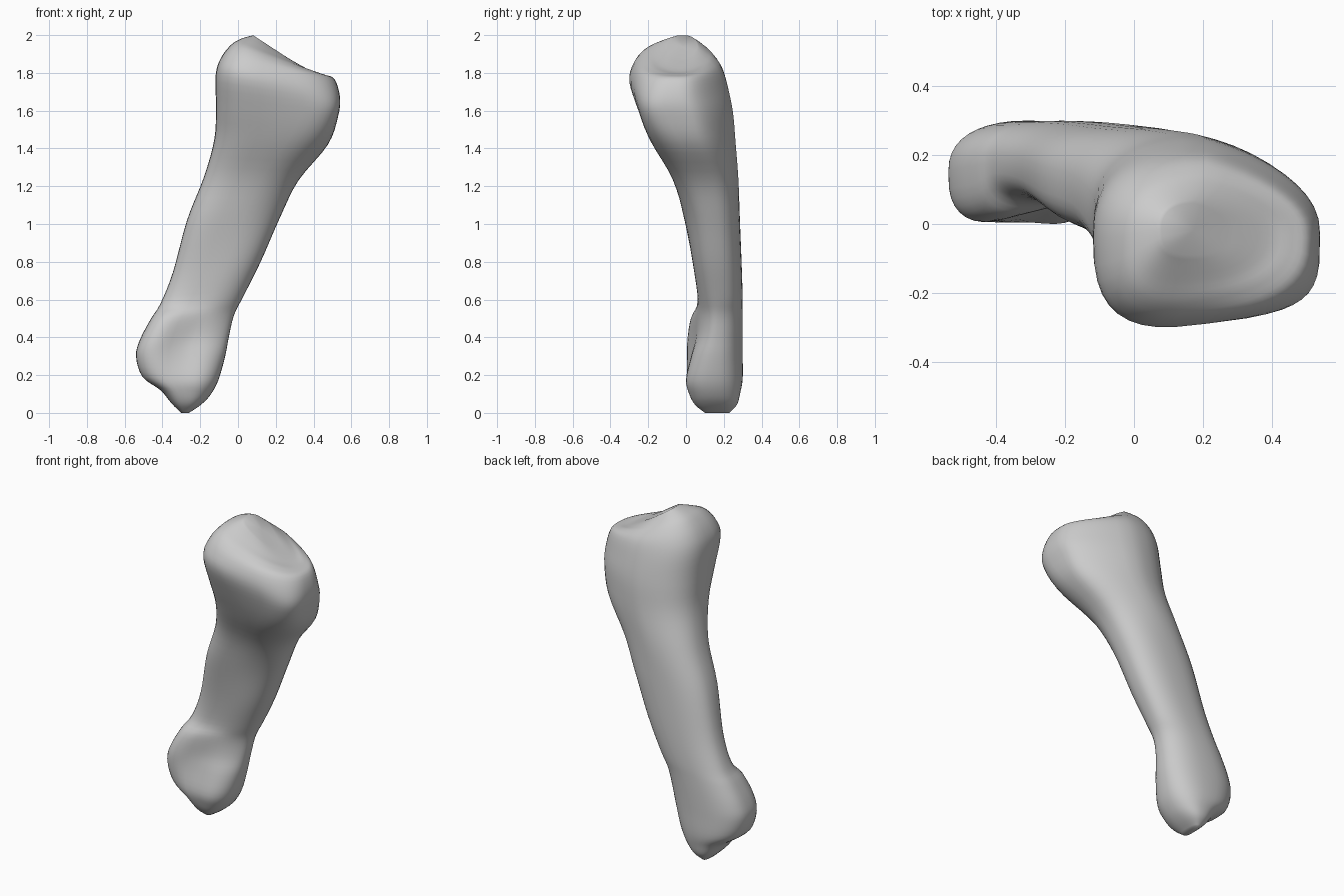
import bpy, bmesh
from math import cos, sin, pi, exp, copysign

if "Cube" in bpy.data.objects:
    bpy.data.objects.remove(bpy.data.objects["Cube"])

# Tilted cross-sections from bottom to top:
# left x, left z, right x, right z, front y, back y, front skew
STATIONS = [
    (-.30, 0.0, -.26, 0.0, .10, .23, 0),
    (-.35, .048, -.20, .04, .045, .27, 0),
    (-.41, .12, -.15, .09, .01, .287, 0),
    (-.505, .19, -.105, .17, -.01, .30, .01),
    (-.54, .30, -.068, .30, .0, .30, -.02),
    (-.518, .39, -.047, .41, .02, .30, -.05),
    (-.46, .50, -.02, .52, .04, .30, -.045),
    (-.41, .58, .03, .62, .06, .30, .0),
    (-.344, .746, .12, .80, .04, .295, .015),
    (-.27, 1.02, .225, 1.04, -.01, .285, .0),
    (-.18, 1.25, .32, 1.23, -.07, .277, .015),
    (-.125, 1.45, .476, 1.42, -.18, .262, .02),
    (-.117, 1.62, .53, 1.57, -.25, .248, -.005),
    (-.118, 1.79, .54, 1.67, -.29, .22, -.04),
    (-.09, 1.88, .512, 1.765, -.27, .19, -.04),
    (-.035, 1.95, .46, 1.79, -.22, .15, -.04),
    (.02, 1.982, .39, 1.81, -.16, .11, -.02),
    (.08, 1.999, .27, 1.875, -.09, .06, 0),
]
SEG, SUB, POWER = 40, 4, 2.4


def spline(a, b, c, d, t):
    """Catmull-Rom blend of four stations."""
    return [.5 * (2 * q + (r - p) * t + (2 * p - 5 * q + 4 * r - s) * t * t
                  + (3 * q - p - 3 * r + s) * t ** 3)
            for p, q, r, s in zip(a, b, c, d)]


def ring(st):
    """Rounded section; hollow between lower knuckles, uneven upper head."""
    xl, zl, xr, zr, yf, yb, skew = st
    zm = (zl + zr) / 2
    head = min(max((zm - 1.05) / .45, 0), 1)
    corner = 1.8 * exp(-((zm - 1.63) / .16) ** 2)
    pts = []
    for i in range(SEG):
        a = 2 * pi * i / SEG
        c, s = cos(a), sin(a)
        power = POWER
        if s < 0:
            power += corner if c > 0 else .5
        u = copysign(abs(c) ** (2 / power), c)
        v = copysign(abs(s) ** (2 / power), s)
        x = (xl + xr) / 2 + (xr - xl) / 2 * u
        z = zm + (zr - zl) / 2 * u
        y = (yf + yb) / 2 + (yb - yf) / 2 * v
        hollow = .03 * exp(-((zm - .32) / .17) ** 2) * exp(-(u / .45) ** 2)
        y += max(0, -v) * (hollow - skew * u)
        y -= max(0, v) * .18 * (yb - yf) * head * max(u, 0)
        pts.append((x, y, z))
    return pts


# Smoothly interpolated sections
sections = []
n = len(STATIONS)
for i in range(n - 1):
    four = [STATIONS[min(max(i + k, 0), n - 1)] for k in (-1, 0, 1, 2)]
    sections += [spline(*four, t / SUB) for t in range(SUB)]
sections.append(STATIONS[-1])

# Skin of the bone
bm = bmesh.new()
rings = [[bm.verts.new(p) for p in ring(s)] for s in sections]
for lo, hi in zip(rings, rings[1:]):
    for i in range(SEG):
        j = (i + 1) % SEG
        bm.faces.new((lo[i], lo[j], hi[j], hi[i]))

# Closed ends
for end in (rings[0], rings[-1]):
    mid = sum((v.co for v in end), end[0].co * 0) / SEG
    tip = bm.verts.new(mid)
    for i in range(SEG):
        bm.faces.new((end[i], end[(i + 1) % SEG], tip))
bmesh.ops.recalc_face_normals(bm, faces=bm.faces)

mesh = bpy.data.meshes.new("toe_bone")
bm.to_mesh(mesh)
bm.free()
bone = bpy.data.objects.new("toe_bone", mesh)
bpy.context.collection.objects.link(bone)
for p in mesh.polygons:
    p.use_smooth = True
